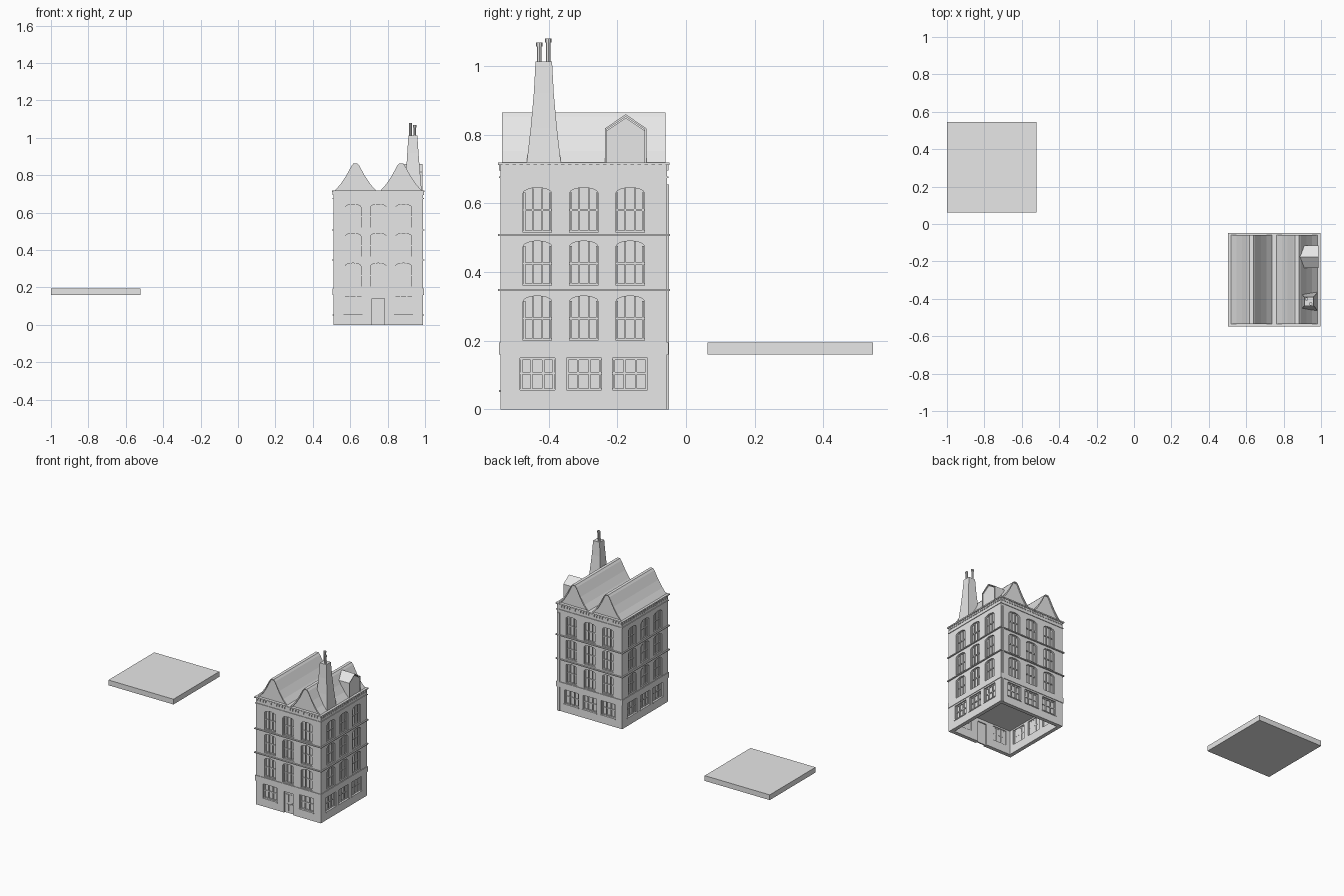
import bpy, bmesh, math
from mathutils import Matrix, Vector

cube = bpy.data.objects.get("Cube")
if cube:
    bpy.data.objects.remove(cube, do_unlink=True)

grey = bpy.data.materials.new("light_grey")
grey.use_nodes = True
grey.diffuse_color = (0.8, 0.8, 0.8, 1)
grey.node_tree.nodes["Principled BSDF"].inputs["Base Color"].default_value = (0.8, 0.8, 0.8, 1)

CENTRE = Vector((0.75, -0.2975, 0))
HALF_X, HALF_Y = 0.24, 0.2425
SIDES = {"front": (0, HALF_Y, HALF_X), "right": (90, HALF_X, HALF_Y),
         "back": (180, HALF_Y, HALF_X), "left": (270, HALF_X, HALF_Y)}


def prism(bm, pts, d0, d1, angle=0):
    """Extrude a (u, z) outline between two outward distances on one side."""
    m = Matrix.Translation(CENTRE) @ Matrix.Rotation(math.radians(angle), 4, 'Z')
    a, b = ([bm.verts.new(m @ Vector((u, -d, z))) for u, z in pts] for d in (d0, d1))
    bm.faces.new(a)
    bm.faces.new(b[::-1])
    for i in range(len(pts)):
        j = (i + 1) % len(pts)
        bm.faces.new((a[i], b[i], b[j], a[j]))


def rect(u, w, z0, z1):
    return [(u - w / 2, z0), (u + w / 2, z0), (u + w / 2, z1), (u - w / 2, z1)]


def arch(u, w, z0, z1, rise=0.016):
    """Window outline with a shallow arched head."""
    n = 8
    pts = [(u - w / 2, z0), (u + w / 2, z0)]
    for i in range(n + 1):
        t = math.pi * i / n
        pts.append((u + w / 2 * math.cos(t), z1 - rise + rise * math.sin(t)))
    return pts


def block(bm, x0, x1, y0, y1, z0, z1):
    m = Matrix.Translation(((x0 + x1) / 2, (y0 + y1) / 2, (z0 + z1) / 2))
    m = m @ Matrix.Diagonal((x1 - x0, y1 - y0, z1 - z0, 1))
    bmesh.ops.create_cube(bm, size=1, matrix=m)


def ring_block(bm, grow, z0, z1):
    """Block with the plan of the house, grown outward."""
    block(bm, CENTRE.x - HALF_X - grow, CENTRE.x + HALF_X + grow,
          CENTRE.y - HALF_Y - grow, CENTRE.y + HALF_Y + grow, z0, z1)


def finish(bm, name, hidden=False):
    bmesh.ops.recalc_face_normals(bm, faces=bm.faces)
    me = bpy.data.meshes.new(name)
    bm.to_mesh(me)
    bm.free()
    me.materials.append(grey)
    ob = bpy.data.objects.new(name, me)
    bpy.context.collection.objects.link(ob)
    ob.hide_render = hidden
    if hidden:
        ob.hide_set(True)
        ob.display_type = 'WIRE'
    return ob


def cut(target, cutter):
    mod = target.modifiers.new("cut", 'BOOLEAN')
    mod.operation = 'DIFFERENCE'
    mod.solver = 'EXACT'
    mod.object = cutter


# Separate floor slab
bm = bmesh.new()
block(bm, -1, -0.52, 0.062, 0.545, 0.16, 0.195)
finish(bm, "loose_floor_slab")

# Wall openings, panes, bars and sills
low_cut, high_cut, bars, panes, sills, door = (bmesh.new() for _ in range(6))
for side, (ang, h, half) in SIDES.items():
    for col in (-1, 0, 1):
        u = col * 0.135
        # ground floor
        if side == "front" and col == 0:
            prism(low_cut, rect(0, 0.065, -0.02, 0.14), h - 0.05, h + 0.02, ang)
            prism(door, rect(0, 0.065, 0, 0.14), h - 0.018, h - 0.01, ang)
            for z0, z1 in ((0.015, 0.06), (0.075, 0.125)):
                for k in (-0.014, 0.014):
                    prism(door, rect(k, 0.02, z0, z1), h - 0.012, h - 0.007, ang)
            prism(door, rect(0.025, 0.006, 0.065, 0.071), h - 0.012, h - 0.003, ang)
        else:
            w = 0.102
            prism(low_cut, rect(u, w, 0.055, 0.15), h - 0.05, h + 0.02, ang)
            prism(panes, rect(u, w, 0.055, 0.15), h - 0.018, h - 0.014, ang)
            for k in (-w / 2 + 0.004, -0.017, 0.017, w / 2 - 0.004):
                prism(bars, rect(u + k, 0.006, 0.055, 0.15), h - 0.02, h - 0.007, ang)
            for z in (0.058, 0.105, 0.147):
                prism(bars, rect(u, w, z - 0.003, z + 0.003), h - 0.019, h - 0.009, ang)
            prism(sills, rect(u, w + 0.008, 0.05, 0.056), h - 0.01, h + 0.004, ang)
        # three upper floors
        for z0 in (0.2, 0.36, 0.515):
            w, z1 = 0.083, z0 + 0.13
            prism(high_cut, arch(u, w, z0, z1), h - 0.014, h + 0.02, ang)
            for k in (-w / 2 + 0.004, -0.014, 0.014, w / 2 - 0.004):
                top = z1 - (0.014 if abs(k) > 0.03 else 0.002)
                prism(bars, rect(u + k, 0.005, z0, top), h - 0.016, h - 0.006, ang)
            for z in (z0 + 0.003, z0 + 0.065):
                prism(bars, rect(u, w, z - 0.003, z + 0.003), h - 0.016, h - 0.008, ang)

# Open ground storey
bm = bmesh.new()
ring_block(bm, 0, 0, 0.165)
ground = finish(bm, "ground_storey_walls")
bm = bmesh.new()
ring_block(bm, -0.025, -0.05, 0.161)
cut(ground, finish(bm, "room_cutter", True))
cut(ground, finish(low_cut, "ground_opening_cutter", True))

# Upper storeys
bm = bmesh.new()
ring_block(bm, 0, 0.19, 0.714)
upper = finish(bm, "upper_storey_walls")
cut(upper, finish(high_cut, "arched_window_cutter", True))

finish(bars, "window_bars")
finish(panes, "window_panes")
finish(sills, "window_sills")
finish(door, "front_door")

# Floor band, ledges and cornice lips
bm = bmesh.new()
for grow, z0, z1 in ((0.004, 0.16, 0.195), (0.008, 0.344, 0.35), (0.008, 0.504, 0.51),
                     (0.004, 0.673, 0.678), (0.007, 0.711, 0.719)):
    ring_block(bm, grow, z0, z1)
finish(bm, "ledges_and_floor_band")

# Cornice blocks
bm = bmesh.new()
for ang, h, half in SIDES.values():
    for i in range(24):
        u = (i - 11.5) * half * 2 / 24
        prism(bm, rect(u, 0.01, 0.695, 0.712), h - 0.005, h + 0.004, ang)
finish(bm, "cornice_blocks")

# Drainpipe on the back
bm = bmesh.new()
prism(bm, rect(-0.226, 0.012, 0, 0.655), HALF_Y - 0.002, HALF_Y + 0.006, 180)
finish(bm, "drainpipe")

# Twin flared roofs with recessed gables
flare = [(0.11, 0.718), (0.08, 0.752), (0.05, 0.797), (0.02, 0.852), (0.01, 0.864)]
outer = flare + [(-u, z) for u, z in reversed(flare)]
inner = [(u * 0.93, max(z - 0.007, 0.714)) for u, z in outer]
for name, peak in (("left_hand_roof", -0.122), ("right_hand_roof", 0.122)):
    bm = bmesh.new()
    skin = [(u + peak, z) for u, z in outer + inner[::-1]]
    prism(bm, skin, -0.2375, 0.2375)
    prism(bm, [(u + peak, z) for u, z in inner], -0.23, 0.23)
    finish(bm, name)

# Dormer facing the right side
bm = bmesh.new()
v = 0.122
walls = [(v - 0.055, 0.716), (v + 0.055, 0.716), (v + 0.055, 0.812), (v, 0.848), (v - 0.055, 0.812)]
prism(bm, walls, 0.12, 0.232, 90)
cover = [(v - 0.06, 0.812), (v, 0.852), (v + 0.06, 0.812), (v + 0.06, 0.818), (v, 0.859), (v - 0.06, 0.818)]
prism(bm, cover, 0.12, 0.237, 90)
for k in (-0.057, 0.057):
    prism(bm, rect(v + k, 0.006, 0.716, 0.814), 0.14, 0.237, 90)
finish(bm, "dormer")

# Tapered chimney stack: centre x, half width x, half width y, height
bm = bmesh.new()
rows = []
for cx, hx, hy, z in ((0.936, 0.046, 0.05, 0.716), (0.936, 0.037, 0.038, 0.82),
                      (0.935, 0.03, 0.029, 0.92), (0.935, 0.024, 0.024, 1.012)):
    rows.append([bm.verts.new((cx + sx * hx, -0.414 + sy * hy, z))
                 for sx, sy in ((-1, -1), (1, -1), (1, 1), (-1, 1))])
bm.faces.new(rows[0])
bm.faces.new(rows[-1])
for a, b in zip(rows, rows[1:]):
    for i in range(4):
        j = (i + 1) % 4
        bm.faces.new((a[i], a[j], b[j], b[i]))
finish(bm, "chimney_stack")

# Chimney pots
bm = bmesh.new()
for x, y, top in ((0.922, -0.401, 1.08), (0.945, -0.427, 1.068)):
    for r, z0, z1 in ((0.007, 1.0, top), (0.009, top - 0.012, top)):
        bmesh.ops.create_cone(bm, cap_ends=True, segments=8, radius1=r, radius2=r, depth=z1 - z0,
                              matrix=Matrix.Translation((x, y, (z0 + z1) / 2)))
finish(bm, "chimney_pots")
